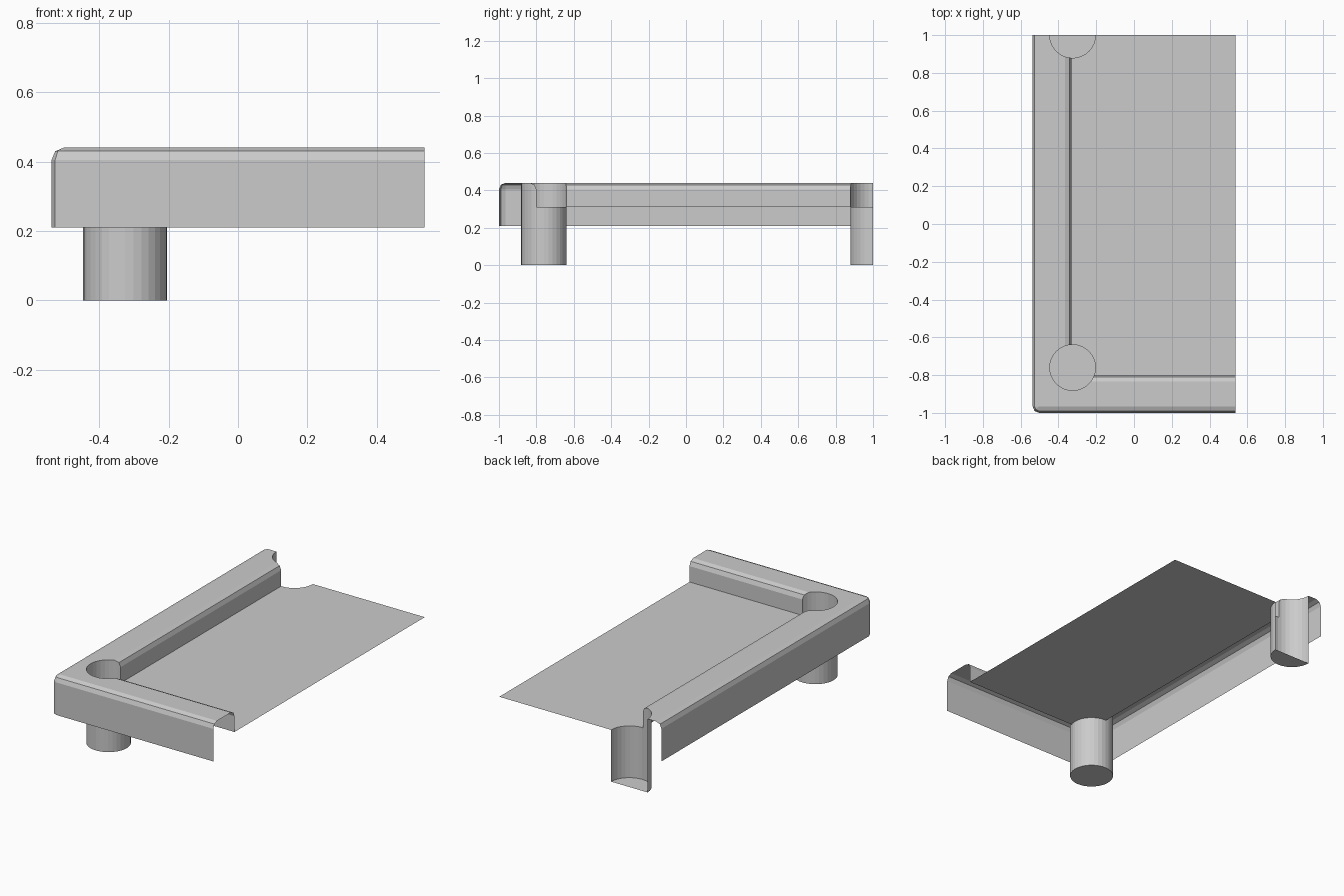
import bpy, bmesh, math

if "Cube" in bpy.data.objects:
    bpy.data.objects.remove(bpy.data.objects["Cube"])

HX, HY = 0.537, 1.0           # half extents
TOP, FELT, SKIRT, DEEP = 0.44, 0.31, 0.21, -0.2
R = 0.035                     # edge rounding
POCKETS = [(-0.325, -0.76), (-0.325, 1.0)]
PR = 0.121


def new_object(name, bm):
    me = bpy.data.meshes.new(name)
    bm.to_mesh(me)
    ob = bpy.data.objects.new(name, me)
    bpy.context.collection.objects.link(ob)
    return ob


# Rail cross-section: (distance in from the outer edge, height)
k = R * (1 - math.sqrt(0.5))
W = 0.2
profile = [(0, DEEP), (0, SKIRT), (0, TOP - R), (k, TOP - k), (R, TOP),
           (W - R, TOP), (W - k, TOP - k), (W, TOP - R), (W, FELT)]

# Solid table section: sweep the profile round the rounded corner
bm = bmesh.new()
cache = {}


def vert(x, y, z):
    key = (round(x, 5), round(y, 5), round(z, 5))
    if key not in cache:
        cache[key] = bm.verts.new(key)
    return cache[key]


def face(vs):
    vs = list(dict.fromkeys(vs))
    if len(vs) > 2:
        bm.faces.new(vs)


def station(s):
    row = []
    for d, z in profile:
        dx = d + (0.007 if d > 0.1 else 0)     # side rail is slightly wider
        if s == "right":
            p = (HX, -HY + d)
        elif s == "back":
            p = (-HX + dx, HY)
        elif d < R:
            a = math.radians(s)
            p = (-HX + R - (R - d) * math.sin(a), -HY + R - (R - d) * math.cos(a))
        else:
            p = (-HX + dx, -HY + d)
        row.append(vert(*p, z))
    return row


rows = [station(s) for s in ("right", 0, 45, 90, "back")]
for a, b in zip(rows, rows[1:]):
    for i in range(len(profile) - 1):
        face([a[i], a[i + 1], b[i + 1], b[i]])
far_top, far_low = vert(HX, HY, FELT), vert(HX, HY, DEEP)
face([rows[0][-1], far_top, rows[-1][-1], rows[2][-1]])     # playing bed
face(rows[0] + [far_top, far_low])                          # cut ends
face(rows[-1] + [far_top, far_low])
face([r[0] for r in rows] + [far_low])
bmesh.ops.recalc_face_normals(bm, faces=bm.faces)
solid = new_object("table_block", bm)
bm.free()

# Bore the pockets
for x, y in POCKETS:
    bpy.ops.mesh.primitive_cylinder_add(vertices=32, radius=PR, depth=0.6, location=(x, y, 0.3))
    cutter = bpy.context.object
    cutter.name = "pocket_cutter"
    cutter.hide_render = True
    mod = solid.modifiers.new("bore", 'BOOLEAN')
    mod.operation, mod.solver, mod.object = 'DIFFERENCE', 'EXACT', cutter
bpy.context.view_layer.update()
cut = bpy.data.meshes.new_from_object(solid.evaluated_get(bpy.context.evaluated_depsgraph_get()))
for ob in list(bpy.data.objects):
    bpy.data.objects.remove(ob)


# Split the shell into parts, dropping the block's hidden sides
def part_of(f):
    cs = [v.co for v in f.verts]
    e = 1e-3
    for i, (x, y) in enumerate(POCKETS):
        if all(math.hypot(c.x - x, c.y - y) < PR + e for c in cs):
            return ("corner_pocket", "side_pocket")[i]
    if (all(c.x > HX - e for c in cs) or all(c.y > HY - e for c in cs)
            or all(c.z < SKIRT + e for c in cs)):
        return None
    return "playing_bed" if all(abs(c.z - FELT) < e for c in cs) else "rail"


for name in ("rail", "playing_bed", "corner_pocket", "side_pocket"):
    bm = bmesh.new()
    bm.from_mesh(cut)
    bmesh.ops.delete(bm, geom=[f for f in bm.faces if part_of(f) != name], context='FACES')
    new_object(name, bm)
    bm.free()
